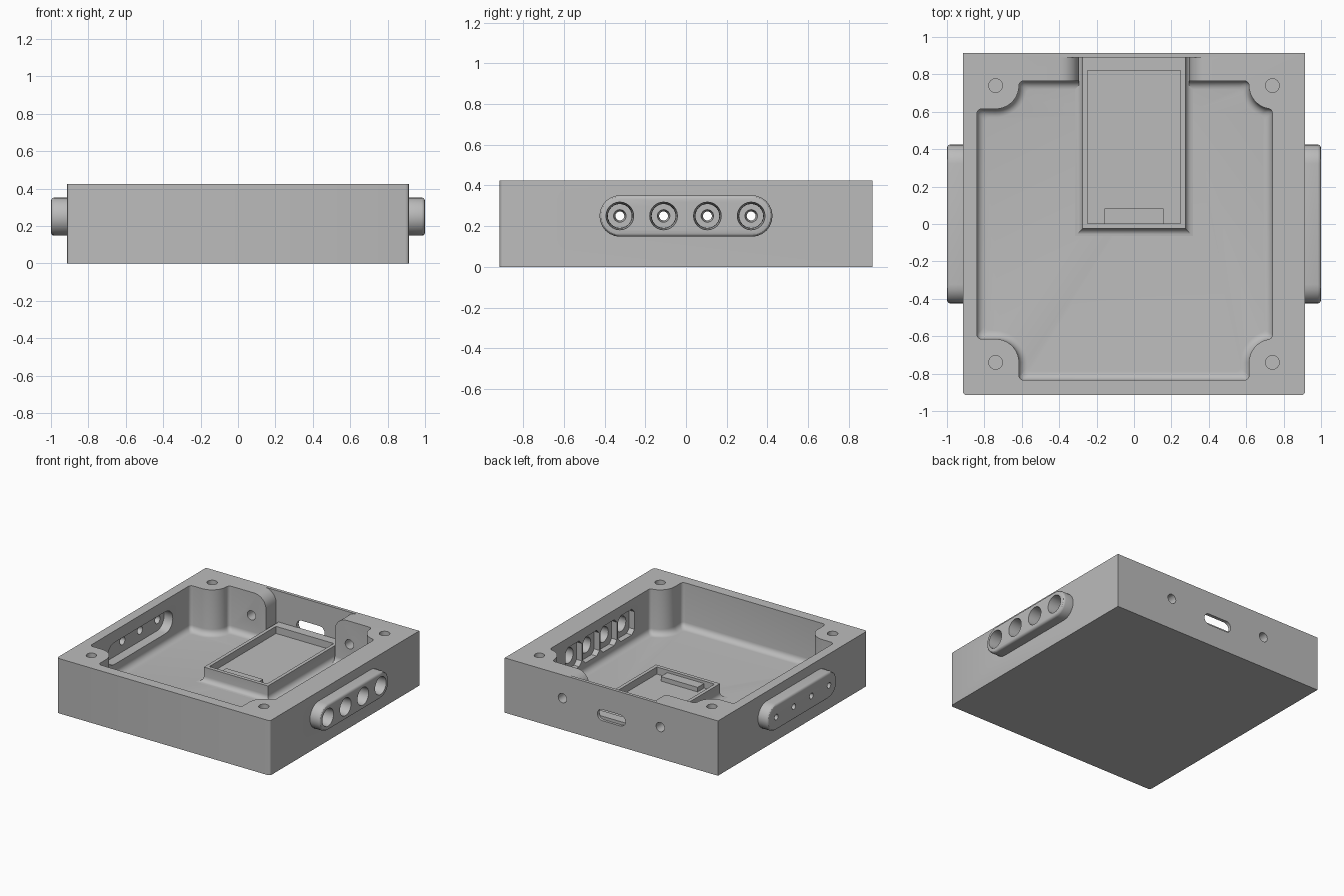
import bpy, bmesh
from math import sin, cos, pi, asin

if "Cube" in bpy.data.objects:
    bpy.data.objects.remove(bpy.data.objects["Cube"])

grey = bpy.data.materials.new("plain grey")
grey.use_nodes = True
grey.diffuse_color = (0.5, 0.5, 0.5, 1)
grey.node_tree.nodes["Principled BSDF"].inputs["Base Color"].default_value = (0.5, 0.5, 0.5, 1)

W, H, FLOOR = 0.915, 0.425, 0.075    # half width, height, floor level
PORT_Z = 0.25                        # height of the side ports
PORTS = [-0.325, -0.11, 0.105, 0.32]


def loft(name, rings):
    """Closed solid through rings of equal point count."""
    bm = bmesh.new()
    vs = [[bm.verts.new(p) for p in r] for r in rings]
    n = len(vs[0])
    for a, b in zip(vs, vs[1:]):
        for i in range(n):
            j = (i + 1) % n
            bm.faces.new((a[i], a[j], b[j], b[i]))
    bm.faces.new(vs[0])
    bm.faces.new(vs[-1])
    bmesh.ops.recalc_face_normals(bm, faces=bm.faces)
    me = bpy.data.meshes.new(name)
    bm.to_mesh(me)
    bm.free()
    me.materials.append(grey)
    ob = bpy.data.objects.new(name, me)
    bpy.context.collection.objects.link(ob)
    return ob


def boolean(target, tool, op="DIFFERENCE"):
    tool.hide_render = True
    m = target.modifiers.new("cut", "BOOLEAN")
    m.operation, m.solver, m.object = op, "EXACT", tool
    bpy.context.view_layer.objects.active = target
    bpy.ops.object.modifier_apply(modifier=m.name)
    bpy.data.objects.remove(tool)


def stadium(half, r, n=12):
    """Slot outline with round ends; half = 0 spacing gives a circle."""
    pts = []
    for s, a0 in ((1, -pi / 2), (-1, pi / 2)):
        pts += [(s * (half - r) + r * cos(a0 + pi * i / n), r * sin(a0 + pi * i / n))
                for i in range(n + (half <= r and 0 or 1))]
    return pts


def on_x(outline, x, y=0, z=PORT_Z):
    return [(x, y + u, z + v) for u, v in outline]


def on_y(outline, y, x=0, z=PORT_Z):
    return [(x + u, y, z + v) for u, v in outline]


def circle(r):
    return stadium(r, r)


def rect(x, y0, y1, z):
    return [(-x, y0, z), (x, y0, z), (x, y1, z), (-x, y1, z)]


# Case block with softened front corners
def block_ring(z, c=0.02):
    arc = [(c * (1 - cos(t)), c * (1 - sin(t))) for t in (0, pi / 6, pi / 3, pi / 2)]
    left = [(-W + u, -W + v, z) for u, v in arc]
    right = [(-x, y, z) for x, y, z in reversed(left)]
    return left + right + [(W, W, z), (-W, W, z)]


case = loft("case_body", [block_ring(0), block_ring(H)])

# Slot-shaped bosses on both sides
for s in (-1, 1):
    rings = [on_x(stadium(0.425, 0.102), s * 0.89)]
    for t in (0, pi / 6, pi / 3, pi / 2):
        d = 0.018 * (1 - cos(t))
        rings.append(on_x(stadium(0.425 - d, 0.102 - d), s * (0.982 + 0.018 * sin(t))))
    boolean(case, loft("boss", rings), "UNION")


# Main cavity, going round four screw pillars, with a filleted floor
def cavity_ring(z, d, f=0.025, n=10):
    pts = []
    for sx, sy in ((1, 1), (-1, 1), (-1, -1), (1, -1)):
        wx = (0.74 if sx > 0 else 0.84) - d
        wy = (0.765 if sy > 0 else 0.835) - d
        c, r = 0.74, 0.125 + d
        t0 = asin(max(0, c - wx + f) / r)
        t1 = pi / 2 - asin(max(0, c - wy + f) / r)
        arc = [(c - r * sin(t), c - r * cos(t))
               for t in (t0 + (t1 - t0) * i / n for i in range(n + 1))]
        q = [i * pi / 8 for i in range(5)]
        start = [(wx - f + f * cos(a), arc[0][1] - f + f * sin(a)) for a in q]
        end = [(arc[-1][0] - f + f * sin(a), wy - f + f * cos(a)) for a in reversed(q)]
        corner = [(sx * x, sy * y, z) for x, y in start + arc + end]
        pts += corner if sx * sy > 0 else corner[::-1]
    return pts


F = 0.045
steps = [i * pi / 12 for i in range(7)]
rings = [cavity_ring(FLOOR + F * (1 - cos(a)), F * (1 - sin(a))) for a in steps]
boolean(case, loft("cavity", rings + [cavity_ring(0.6, 0)]))

# Notch in the back wall with rounded top shoulders
side = [(0.295, FLOOR), (0.295, 0.32)]
side += [(0.395 - 0.1 * cos(a), H - 0.1 + 0.1 * sin(a)) for a in steps[1:]] + [(0.395, 0.6)]
outline = side + [(-x, z) for x, z in reversed(side)]
boolean(case, loft("notch", [on_y(outline, y, z=0) for y in (0.6, 0.89)]))

# Connector slot and two cable holes through the back
boolean(case, loft("slot", [on_y(stadium(0.12, 0.043), y, z=0.205) for y in (0.85, 1)]))
for x in (-0.42, 0.42):
    boolean(case, loft("hole", [on_y(circle(0.036), y, x, 0.245) for y in (0.7, 1)]))

# Screw holes in the pillars
for x in (-0.74, 0.74):
    for y in (-0.74, 0.74):
        boolean(case, loft("hole", [[(x + u, y + v, z) for u, v in circle(0.037)]
                                    for z in (0.15, 0.6)]))

# Left-hand slot recess, right-hand faceted pockets and the ports
boolean(case, loft("recess", [on_x(stadium(0.4, 0.085), x) for x in (-0.8, -0.915)]))
a, b = 0.1, 0.068
octagon = [(a, -b), (a, b), (b, a), (-b, a), (-a, b), (-a, -b), (-b, -a), (b, -a)]
for y in PORTS:
    boolean(case, loft("pocket", [on_x(octagon, x, y) for x in (0.7, 0.785)]))
    boolean(case, loft("port", [on_x(circle(r), x, y)
                                for x, r in ((0.72, 0.058), (0.9, 0.06), (1.02, 0.07))]))
    boolean(case, loft("port", [on_x(circle(r), x, y)
                                for x, r in ((-0.88, 0.038), (-0.96, 0.022), (-1.02, 0.022))]))

# Board tray with flared foot, rim and sunken bed
foot = [(0.04 * (1 - sin(t)), FLOOR + 0.04 * (1 - cos(t))) for t in steps]
rings = [rect(0.315, -0.065, 0.895, 0.05)]
rings += [rect(0.275 + d, -0.025 - d, 0.895, z) for d, z in foot]
rings += [rect(0.275, -0.025, 0.895, 0.185), rect(0.248, 0.004, 0.82, 0.185),
          rect(0.248, 0.004, 0.82, 0.13)]
tray = loft("board_tray", rings)
stop = loft("board_stop", [rect(0.158, 0.002, 0.083, z) for z in (0.12, 0.165)])

for ob in (case, tray, stop):
    bpy.ops.object.select_all(action="DESELECT")
    ob.select_set(True)
    bpy.context.view_layer.objects.active = ob
    bpy.ops.object.shade_smooth_by_angle(angle=pi / 6)
